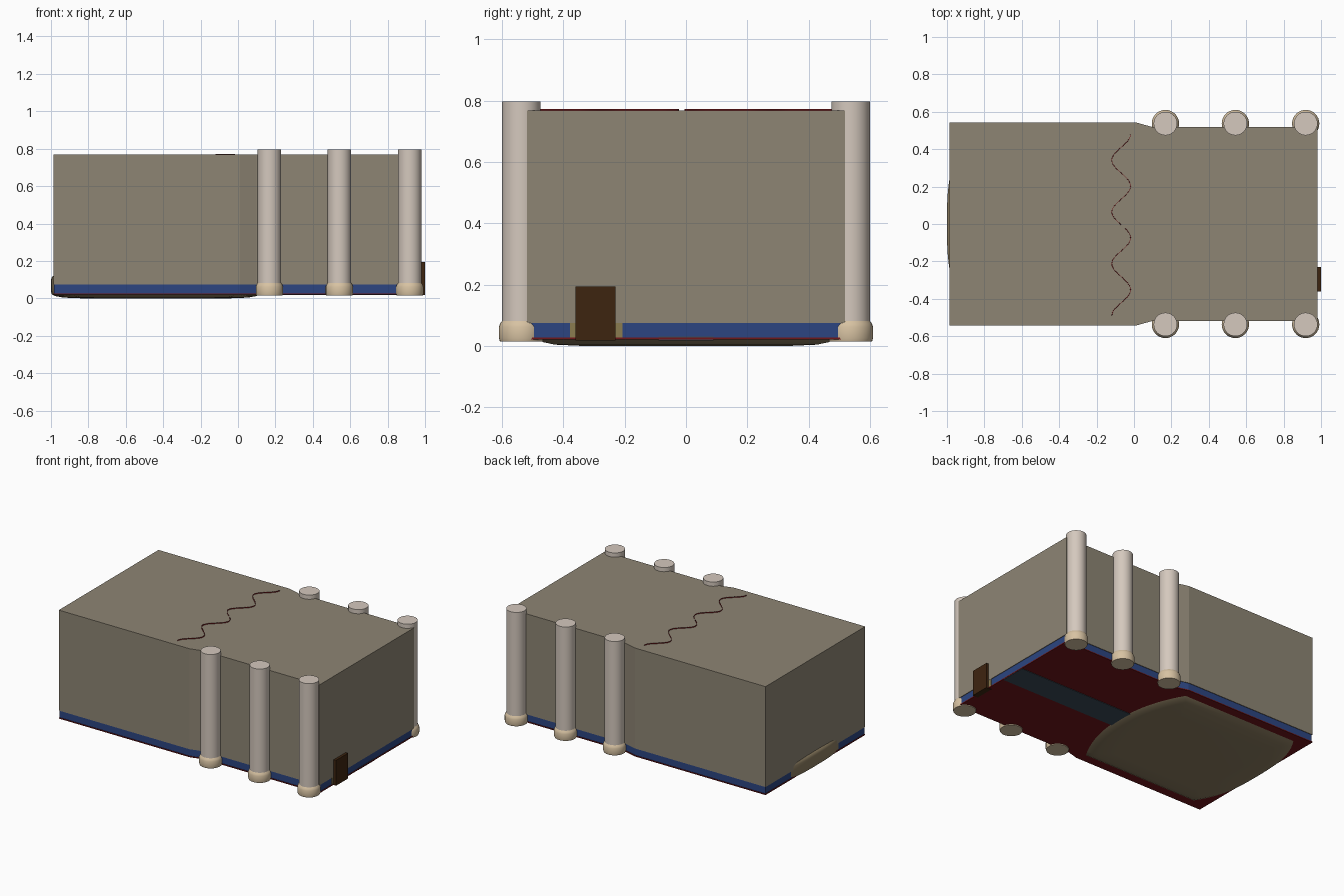
import bpy, bmesh, math

if "Cube" in bpy.data.objects:
    bpy.data.objects.remove(bpy.data.objects["Cube"])


def material(name, rgb):
    m = bpy.data.materials.new(name)
    m.diffuse_color = (*rgb, 1)
    m.use_nodes = True
    m.node_tree.nodes["Principled BSDF"].inputs["Base Color"].default_value = m.diffuse_color
    return m


WALL = material("wall_paint", (0.27, 0.235, 0.175))
BLUE = material("blue_paint", (0.025, 0.06, 0.22))
RED = material("red_cloth", (0.16, 0.008, 0.01))
AISLE = material("aisle_carpet", (0.045, 0.07, 0.10))
WOOD = material("stage_wood", (0.27, 0.21, 0.12))
DARK = material("dark_wood", (0.048, 0.018, 0.005))
STONE = material("column_stone", (0.66, 0.58, 0.51))
SAND = material("sandstone", (0.68, 0.54, 0.36))
FRAME = material("frame_wood", (0.26, 0.20, 0.08))


def mesh_object(name, verts, faces, mat, smooth=None):
    me = bpy.data.meshes.new(name)
    me.from_pydata(verts, [], faces)
    bm = bmesh.new()
    bm.from_mesh(me)
    bmesh.ops.recalc_face_normals(bm, faces=bm.faces)
    bm.to_mesh(me)
    bm.free()
    ob = bpy.data.objects.new(name, me)
    bpy.context.collection.objects.link(ob)
    me.materials.append(mat)
    if smooth:
        bpy.ops.object.select_all(action='DESELECT')
        ob.select_set(True)
        bpy.context.view_layer.objects.active = ob
        bpy.ops.object.shade_smooth_by_angle(angle=math.radians(smooth))
    return ob


def loft(name, rings, mat, bottom=True, top=True, smooth=None):
    n = len(rings[0])
    verts = [p for r in rings for p in r]
    faces = [(k * n + i, k * n + (i + 1) % n, (k + 1) * n + (i + 1) % n, (k + 1) * n + i)
             for k in range(len(rings) - 1) for i in range(n)]
    if bottom:
        faces.append(tuple(range(n))[::-1])
    if top:
        faces.append(tuple(range(len(verts) - n, len(verts))))
    return mesh_object(name, verts, faces, mat, smooth)


def box(name, x0, x1, y0, y1, z0, z1, mat):
    rect = [(x0, y0), (x1, y0), (x1, y1), (x0, y1)]
    return loft(name, [[(x, y, z) for x, y in rect] for z in (z0, z1)], mat)


def outline(inset, z):
    half = [(-0.987 + inset, 0.543 - inset), (0.01, 0.543 - inset),
            (0.10, 0.518 - inset), (0.982 - inset, 0.518 - inset)]
    return [(x, -y, z) for x, y in half] + [(x, y, z) for x, y in reversed(half)]


def thicken(ob, t):
    mod = ob.modifiers.new("thickness", 'SOLIDIFY')
    mod.thickness = t
    mod.offset = -1


# Hollow hall: walls with ceiling, blue lower band, floor
thicken(loft("walls_and_ceiling", [outline(0, 0.075), outline(0, 0.768)], WALL, bottom=False), 0.014)
thicken(loft("lower_wall_band", [outline(0.004, 0.026), outline(0.004, 0.076)], BLUE, False, False), 0.01)
loft("floor", [outline(0, 0.02), outline(0, 0.027)], RED)
box("aisle_runner", 0.0, 0.98, -0.09, 0.09, 0.017, 0.03, AISLE)


# Stage: bowed slab with rounded edges
def stage_ring(s, z):
    ts = [-1 + i / 12 for i in range(25)]
    front = [(0.12 - 0.13 * abs(t) ** 2.2, 0.485 * t) for t in ts]
    back = [(-1.0 + 0.11 * abs(t) ** 3, 0.485 * t) for t in reversed(ts)]
    return [(-0.44 + (x + 0.44) * s, y * s, z) for x, y in front + back]


loft("stage", [stage_ring(s, z) for s, z in
               ((0.70, 0.0), (0.88, 0.004), (0.96, 0.012), (0.99, 0.02), (1.0, 0.035),
                (1.0, 0.10), (0.99, 0.115), (0.97, 0.122))], WOOD, smooth=40)


# Pair of pleated curtains, their tops just breaking through the ceiling
def curtain(name, y0, y1):
    n = 40
    verts = []
    for i in range(n + 1):
        y = y0 + (y1 - y0) * i / n
        x = -0.07 - 0.05 * math.cos(7 * math.pi * (y + 0.49) / 0.97)
        verts += [(x, y, 0.123), (x, y, 0.773)]
    faces = [(2 * i, 2 * i + 2, 2 * i + 3, 2 * i + 1) for i in range(n)]
    thicken(mesh_object(name, verts, faces, RED, smooth=60), 0.003)


curtain("curtain_right", -0.49, -0.025)
curtain("curtain_left", -0.005, 0.48)


# Columns with rounded bases
def turned(name, x, y, profile, mat):
    n = 32
    rings = [[(x + r * math.cos(2 * math.pi * i / n), y + r * math.sin(2 * math.pi * i / n), z)
              for i in range(n)] for r, z in profile]
    loft(name, rings, mat, smooth=40)


for side, y in (("front", -0.537), ("back", 0.537)):
    for k, x in enumerate((0.168, 0.542, 0.918), 1):
        turned(f"{side}_column_{k}", x, y, [(0.063, 0.07), (0.063, 0.797)], STONE)
        turned(f"{side}_column_base_{k}", x, y,
               [(0.07, 0.015), (0.073, 0.025), (0.073, 0.062), (0.069, 0.073), (0.062, 0.083)], SAND)

# Entrance door and frame
box("door_frame", 0.955, 0.9815, -0.378, -0.207, 0.02, 0.21, FRAME)
box("door", 0.96, 1.0, -0.36, -0.23, 0.018, 0.193, DARK)
